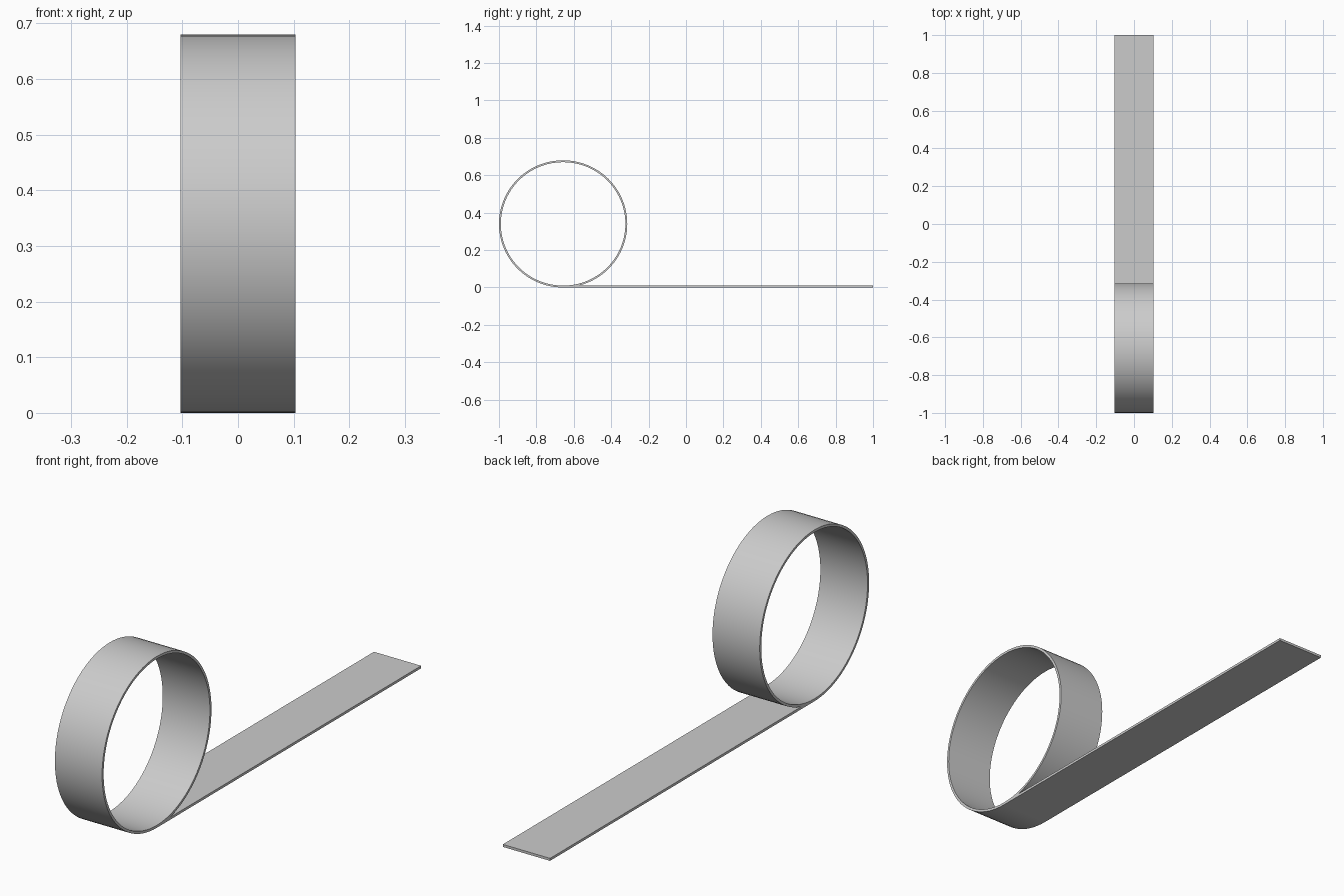
import bpy, bmesh, math

if "Cube" in bpy.data.objects:
    bpy.data.objects.remove(bpy.data.objects["Cube"])

HALF_W = 0.1035          # half width of the band
T = 0.01                 # band thickness
RY, RZ = 0.343, 0.34     # outer radii of the loop
CY = -1 + RY             # loop centre
SEG = 96


def make_object(name, bm):
    bmesh.ops.recalc_face_normals(bm, faces=bm.faces)
    mesh = bpy.data.meshes.new(name)
    bm.to_mesh(mesh)
    bm.free()
    obj = bpy.data.objects.new(name, mesh)
    bpy.context.collection.objects.link(obj)
    return obj


# Rolled loop: thin rectangular section swept round the x axis
bm = bmesh.new()
rings = []
for i in range(SEG):
    a = 2 * math.pi * i / SEG - math.pi / 2
    c, s = math.cos(a), math.sin(a)
    rings.append([bm.verts.new((x, CY + (RY - d) * c, RZ + (RZ - d) * s))
                  for x, d in ((-HALF_W, 0), (HALF_W, 0), (HALF_W, T), (-HALF_W, T))])
for i in range(SEG):
    p, q = rings[i], rings[(i + 1) % SEG]
    for k in range(4):
        n = (k + 1) % 4
        bm.faces.new((p[k], p[n], q[n], q[k]))
loop = make_object("rolled_loop", bm)
bpy.context.view_layer.objects.active = loop
loop.select_set(True)
bpy.ops.object.shade_smooth_by_angle(angle=math.radians(30))

# Flat strip running out tangentially from the bottom of the loop
bm = bmesh.new()
bmesh.ops.create_cube(bm, size=1)
length = 1 - CY
for v in bm.verts:
    v.co = (v.co.x * 2 * HALF_W, CY + (v.co.y + 0.5) * length, (v.co.z + 0.5) * T)
make_object("flat_strip", bm)
